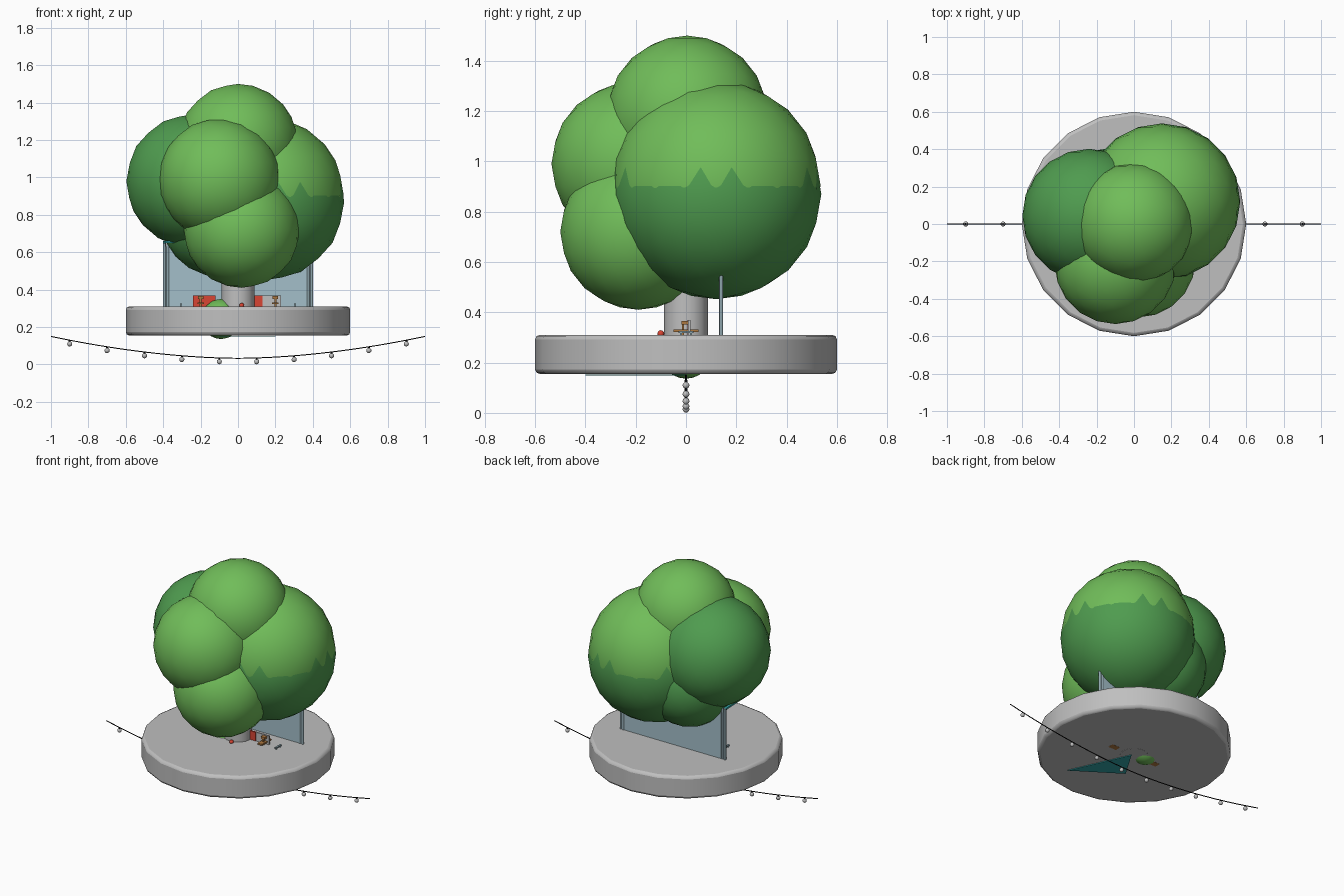
import bpy, math
from mathutils import Vector

if "Cube" in bpy.data.objects:
    bpy.data.objects.remove(bpy.data.objects["Cube"])


def material(name, rgb):
    m = bpy.data.materials.new(name)
    m.use_nodes = True
    col = [c / 12.92 if c <= 0.04 else ((c + 0.055) / 1.055) ** 2.4 for c in rgb] + [1]
    m.diffuse_color = col
    m.node_tree.nodes["Principled BSDF"].inputs["Base Color"].default_value = col
    return m


LEAF = material("light leaf green", (0.44, 0.74, 0.35))
DARK = material("dark leaf green", (0.31, 0.61, 0.31))
STONE = material("stone grey", (0.75, 0.75, 0.75))
GLASS = material("pale blue glass", (0.64, 0.75, 0.79))
STEEL = material("steel", (0.56, 0.65, 0.68))
TEAL = material("teal cloth", (0.2, 0.65, 0.66))
RED = material("red paint", (0.85, 0.27, 0.2))
WOOD = material("wood", (0.68, 0.47, 0.25))
BLACK = material("black cable", (0.06, 0.06, 0.06))


def finish(name, mat, smooth=None):
    ob = bpy.context.object
    ob.name = name
    ob.data.materials.append(mat)
    if smooth:
        bpy.ops.object.shade_smooth_by_angle(angle=math.radians(smooth))
    return ob


def ball(name, mat, centre, r, detail=3):
    bpy.ops.mesh.primitive_ico_sphere_add(subdivisions=detail, radius=r, location=centre)
    return finish(name, mat, 60)


def box(name, mat, centre, size):
    bpy.ops.mesh.primitive_cube_add(size=1, location=centre)
    bpy.context.object.scale = size
    return finish(name, mat)


def tube(name, mat, x, y, z0, z1, r, sides=12):
    bpy.ops.mesh.primitive_cylinder_add(vertices=sides, radius=r, depth=z1 - z0,
                                        location=(x, y, (z0 + z1) / 2))
    return finish(name, mat, 40)


def sheet(name, mat, corners, thick=0.008):
    me = bpy.data.meshes.new(name)
    me.from_pydata(corners, [], [range(len(corners))])
    ob = bpy.data.objects.new(name, me)
    bpy.context.collection.objects.link(ob)
    me.materials.append(mat)
    ob.modifiers.new("thickness", "SOLIDIFY").thickness = thick
    return ob


# Round island with softened rims
island = tube("island", STONE, 0, 0, 0.155, 0.31, 0.6, 20)
bevel = island.modifiers.new("rim", "BEVEL")
bevel.width, bevel.segments = 0.018, 2
bevel.limit_method, bevel.angle_limit = "ANGLE", math.radians(40)

# Tree trunk and leaf clumps
tube("trunk", STONE, 0, 0, 0.154, 0.8, 0.088, 16)
for name, mat, centre, r in [
    ("crown_top", LEAF, (0, 0.005, 1.18), 0.32),
    ("crown_front", LEAF, (-0.1, -0.21, 0.99), 0.325),
    ("crown_front_low", LEAF, (0.02, -0.19, 0.72), 0.31),
    ("crown_side_upper", LEAF, (0.15, 0.12, 0.905), 0.415),
    ("crown_side_lower", DARK, (0.15, 0.12, 0.87), 0.418),
    ("crown_right", DARK, (-0.24, 0.045, 0.98), 0.357),
    ("crown_back_low", DARK, (-0.1, 0.1, 0.78), 0.31),
]:
    ball(name, mat, centre, r)
ball("bush", LEAF, (-0.09, 0, 0.243), 0.107)

# Glass screen between posts
box("glass_screen", GLASS, (0, 0.14, 0.47), (0.78, 0.008, 0.32))
for side in (-1, 1):
    for x in (0.375, 0.394):
        tube("screen_post", STEEL, side * x, 0.14, 0.31, 0.66, 0.008)

# Shade sail tucked under the crown, and cloth patch beneath the island
sheet("shade_sail", TEAL, [(-0.4, 0.14, 0.66), (-0.39, -0.05, 0.66), (-0.05, 0.03, 0.67)], 0.012)
sheet("underside_cloth", TEAL, [(0.2, -0.4, 0.153), (0.02, 0, 0.153), (-0.1, -0.2, 0.153)], 0.004)

# Play corner: red panels, tables with seats, small benches
box("red_panel", RED, (-0.18, 0.01, 0.34), (0.12, 0.01, 0.06))
box("red_panel", RED, (0.105, 0.01, 0.34), (0.05, 0.01, 0.06))
box("grey_panel", STONE, (0.18, 0.012, 0.34), (0.1, 0.01, 0.06))
for side in (-1, 1):
    x = side * 0.2
    box("seat_plank", WOOD, (x, 0, 0.327), (0.035, 0.1, 0.01))
    box("seat_back", WOOD, (x, 0, 0.358), (0.03, 0.035, 0.015))
    for y in (-0.012, 0.012):
        box("seat_leg", WOOD, (x, y, 0.33), (0.012, 0.008, 0.05))
    box("table_foot", WOOD, (side * 0.16, 0, 0.16), (0.06, 0.04, 0.012))
    box("bench", STEEL, (side * 0.305, 0, 0.322), (0.012, 0.06, 0.008))
    for y in (-0.02, 0.02):
        box("bench_leg", STEEL, (side * 0.305, y, 0.315), (0.008, 0.008, 0.014))
ball("red_ball", RED, (0.02, -0.1, 0.315), 0.014, 2)


# Hanging cable with lamps
def sag(x):
    return 0.033 + 0.117 * abs(x) ** 1.8


curve = bpy.data.curves.new("cable", "CURVE")
curve.dimensions = "3D"
curve.bevel_depth, curve.bevel_resolution = 0.003, 1
line = curve.splines.new("POLY")
line.points.add(40)
for i, p in enumerate(line.points):
    x = i / 20 - 1
    p.co = (x, 0, sag(x), 1)
curve.materials.append(BLACK)
bpy.context.collection.objects.link(bpy.data.objects.new("cable", curve))
for i in range(10):
    x = -0.9 + 0.2 * i
    tube("lamp_cap", BLACK, x, 0, sag(x) - 0.012, sag(x), 0.005, 8)
    ball("lamp", STONE, (x, 0, sag(x) - 0.02), 0.014, 2)
